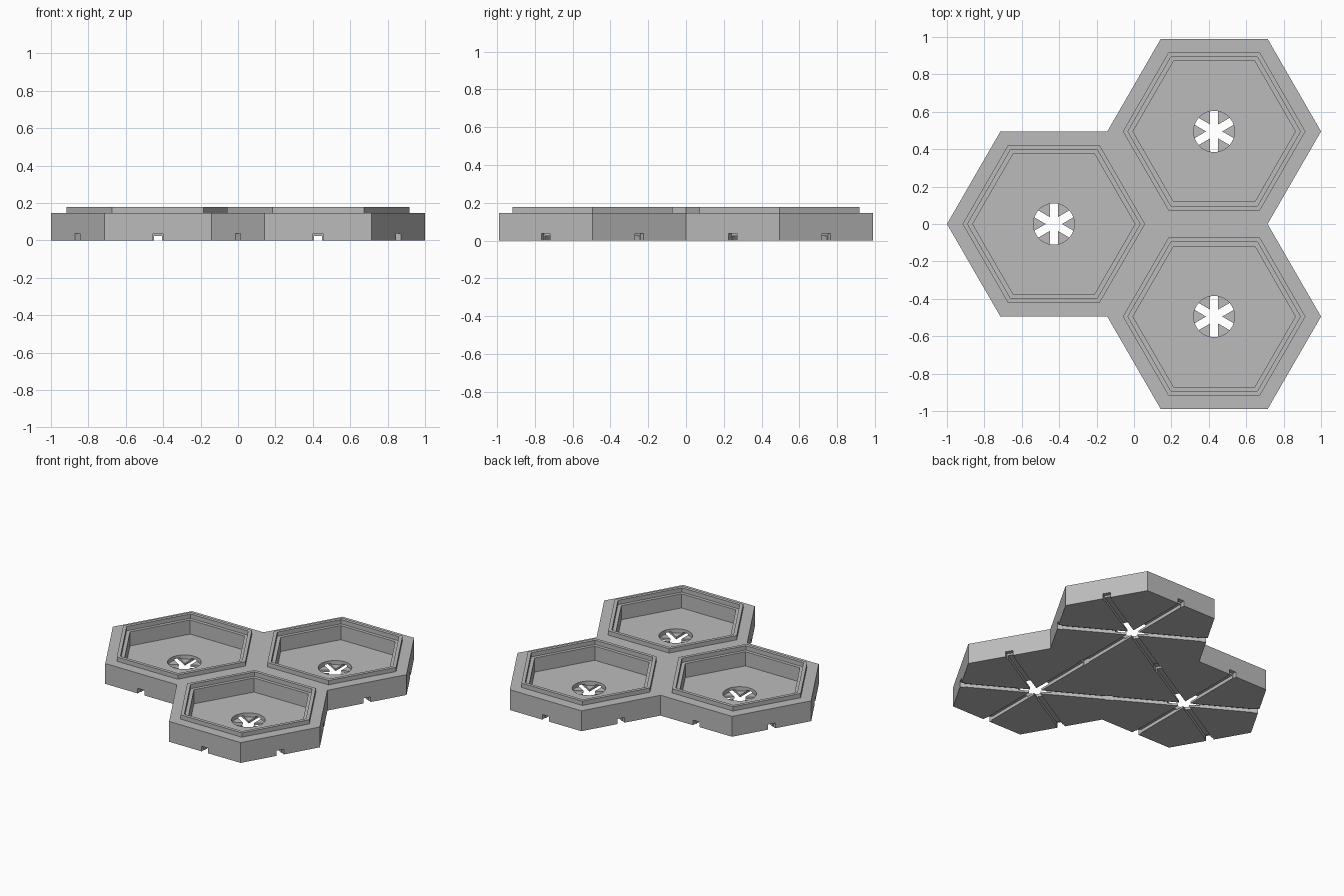
import bpy, bmesh
from math import sin, cos, pi, sqrt, radians
from mathutils import Matrix, Vector

if "Cube" in bpy.data.objects:
    bpy.data.objects.remove(bpy.data.objects["Cube"], do_unlink=True)

R = 2 / 3.5                # tile corner radius
AP = R * sqrt(3) / 2       # tile centre to side
BASE_TOP, RIM_TOP = 0.147, 0.178
FLOOR, HUB_FLOOR = 0.045, 0.015
CENTRES = [(R - 1, 0), (1 - R, AP), (1 - R, -AP)]

grey = bpy.data.materials.new("plain grey")
grey.use_nodes = True
grey.diffuse_color = (0.5, 0.5, 0.5, 1)
grey.node_tree.nodes["Principled BSDF"].inputs["Base Color"].default_value = (0.5, 0.5, 0.5, 1)


def finish(name, bm):
    bmesh.ops.recalc_face_normals(bm, faces=bm.faces)
    mesh = bpy.data.meshes.new(name)
    bm.to_mesh(mesh)
    bm.free()
    mesh.materials.append(grey)
    obj = bpy.data.objects.new(name, mesh)
    bpy.context.collection.objects.link(obj)
    return obj


def ring(radius, n, centre=(0, 0)):
    return [(centre[0] + radius * cos(2 * pi * i / n),
             centre[1] + radius * sin(2 * pi * i / n)) for i in range(n)]


def prism(name, points, z0, z1):
    bm = bmesh.new()
    face = bm.faces.new([bm.verts.new((x, y, z0)) for x, y in points])
    new = bmesh.ops.extrude_face_region(bm, geom=[face])["geom"]
    top = [v for v in new if isinstance(v, bmesh.types.BMVert)]
    bmesh.ops.translate(bm, vec=(0, 0, z1 - z0), verts=top)
    return finish(name, bm)


def bar(name, centre, angle, start, end, width, height):
    # Box lying along a direction from a tile centre, open below the base
    turn = Matrix.Rotation(angle, 2)
    h = width / 2
    corners = [(start, -h), (end, -h), (end, h), (start, h)]
    points = [turn @ Vector(c) + Vector(centre) for c in corners]
    return prism(name, points, -0.02, height)


def cut(target, cutter):
    mod = target.modifiers.new("cut", 'BOOLEAN')
    mod.operation = 'DIFFERENCE'
    mod.solver = 'EXACT'
    mod.object = cutter
    bpy.context.view_layer.objects.active = target
    bpy.ops.object.modifier_apply(modifier=mod.name)
    bpy.data.objects.remove(cutter, do_unlink=True)


# Base slab: outline of three joined hexagons, walked around their shared corner
reach = [2, sqrt(3), 1, sqrt(3)]
outline = [(R / 4 + R * reach[k % 4] * cos(pi + k * pi / 6),
            R * reach[k % 4] * sin(pi + k * pi / 6)) for k in range(12)]
base = prism("tile_base", outline, 0, BASE_TOP)

for c in CENTRES:
    # Deep tray and round hub recess
    cut(base, prism("tray_cutter", ring(0.434, 6, c), FLOOR, 0.3))
    cut(base, prism("hub_cutter", ring(0.11, 48, c), HUB_FLOOR, 0.1))

for c in CENTRES:
    # Channels across the underside, with wider sockets at each side
    for a in (30, 90, 150):
        cut(base, bar("channel_cutter", c, radians(a), -AP - 0.003, AP + 0.003, 0.043, 0.024))
    for a in range(30, 390, 60):
        cut(base, bar("socket_cutter", c, radians(a), AP - 0.03, AP + 0.003, 0.053, 0.037))

# Raised hexagonal rims, leaving a ledge around each tray
for i, c in enumerate(CENTRES):
    rim = prism("tray_rim_%d" % (i + 1), ring(0.488, 6, c), BASE_TOP, RIM_TOP)
    cut(rim, prism("rim_cutter", ring(0.461, 6, c), 0.1, 0.3))
